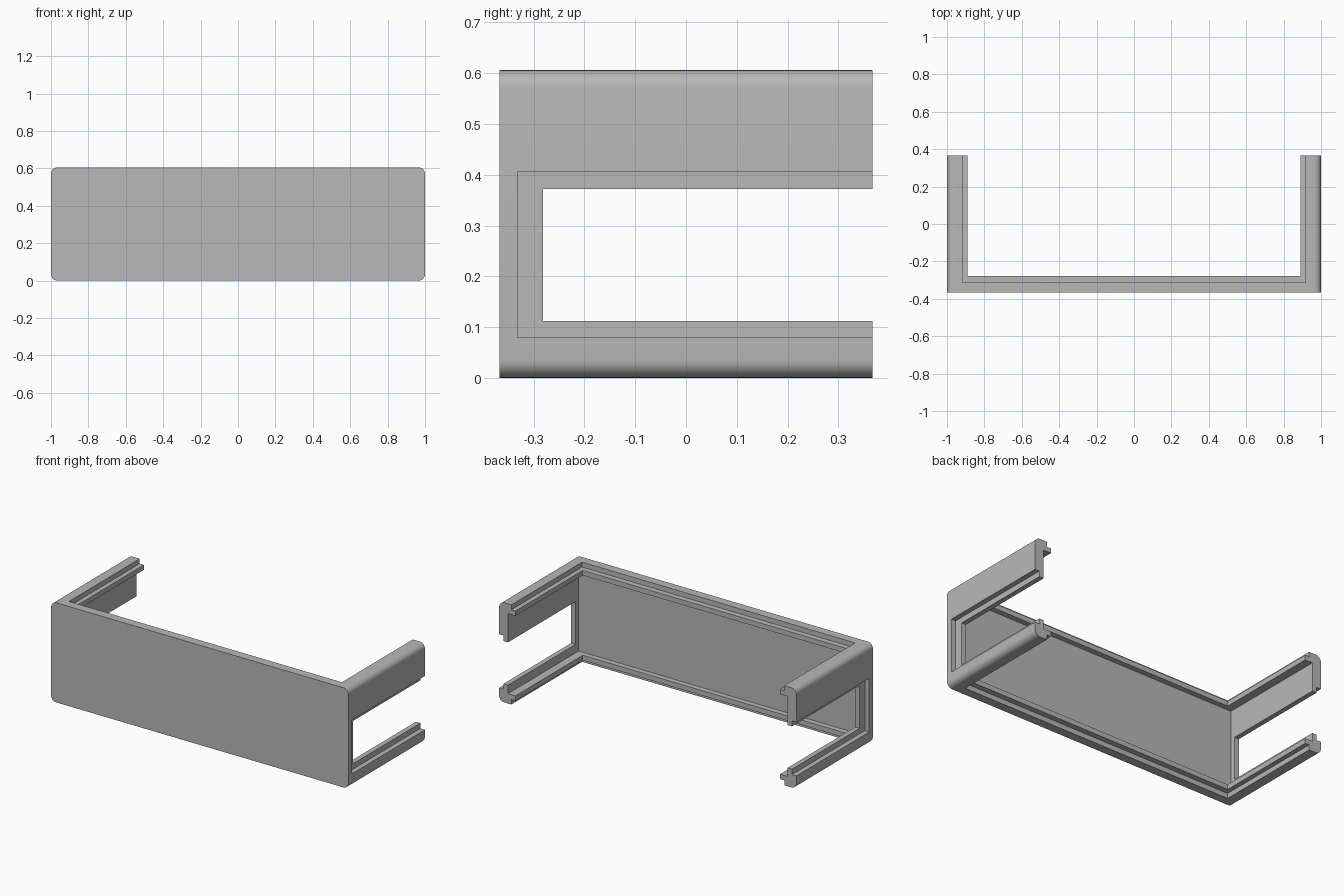
import bpy, bmesh, math

if "Cube" in bpy.data.objects:
    bpy.data.objects.remove(bpy.data.objects["Cube"], do_unlink=True)

HALF_DEPTH, HEIGHT, RADIUS = 0.367, 0.606, 0.035
WALL, STEP = 0.06, 0.03          # wall thickness, depth of each outer rebate
FRONT = -HALF_DEPTH
OPEN = 0.6                       # cutters run past the open back

grey = bpy.data.materials.new("plain grey")
grey.use_nodes = True
grey.diffuse_color = (0.48, 0.48, 0.48, 1)
grey.node_tree.nodes["Principled BSDF"].inputs["Base Color"].default_value = grey.diffuse_color


def add_mesh(name, bm):
    bmesh.ops.recalc_face_normals(bm, faces=bm.faces[:])
    mesh = bpy.data.meshes.new(name)
    bm.to_mesh(mesh)
    bm.free()
    mesh.materials.append(grey)
    obj = bpy.data.objects.new(name, mesh)
    bpy.context.collection.objects.link(obj)
    return obj


# Solid block with rounded long edges, extruded from front to back
bm = bmesh.new()
outline = []
for i, (sx, sz) in enumerate([(1, 1), (-1, 1), (-1, -1), (1, -1)]):
    cx, cz = sx * (1 - RADIUS), HEIGHT / 2 + sz * (HEIGHT / 2 - RADIUS)
    for k in range(9):
        a = math.radians(90 * i + 90 * k / 8)
        outline.append(bm.verts.new((cx + RADIUS * math.cos(a), FRONT, cz + RADIUS * math.sin(a))))
face = bm.faces.new(outline)
grown = bmesh.ops.extrude_face_region(bm, geom=[face])
bmesh.ops.translate(bm, vec=(0, 2 * HALF_DEPTH, 0),
                    verts=[g for g in grown["geom"] if isinstance(g, bmesh.types.BMVert)])
frame = add_mesh("front_frame", bm)


def cut(x, y, z):
    """Remove the box spanning the given x, y and z ranges."""
    bm = bmesh.new()
    bmesh.ops.create_cube(bm, size=1)
    for v in bm.verts:
        v.co = [lo if c < 0 else hi for c, (lo, hi) in zip(v.co, (x, y, z))]
    cutter = add_mesh("cutter", bm)
    cutter.hide_render = True
    mod = frame.modifiers.new("cut", "BOOLEAN")
    mod.operation, mod.solver, mod.object = "DIFFERENCE", "EXACT", cutter
    bpy.context.view_layer.objects.active = frame
    bpy.ops.object.modifier_apply(modifier=mod.name)
    bpy.data.objects.remove(cutter, do_unlink=True)


# Hollow interior, open at the back
cut((-1 + WALL, 1 - WALL), (FRONT + 0.055, OPEN), (WALL, HEIGHT - WALL))

# Top and bottom openings: through hole plus a wider rebate that leaves a lip
cut((-0.89, 0.89), (FRONT + 0.088, OPEN), (-0.1, HEIGHT + 0.1))
for z in ((-0.1, STEP), (HEIGHT - STEP, HEIGHT + 0.1)):
    cut((-0.918, 0.918), (FRONT + 0.054, OPEN), z)

# Side windows: through hole plus an outer rebate
cut((-1.2, 1.2), (FRONT + 0.085, OPEN), (0.112, 0.372))
for x in ((-1.2, -1 + STEP), (1 - STEP, 1.2)):
    cut(x, (FRONT + 0.035, OPEN), (0.079, 0.406))

bpy.ops.object.select_all(action="DESELECT")
frame.select_set(True)
bpy.context.view_layer.objects.active = frame
bpy.ops.object.shade_smooth_by_angle(angle=math.radians(30))
